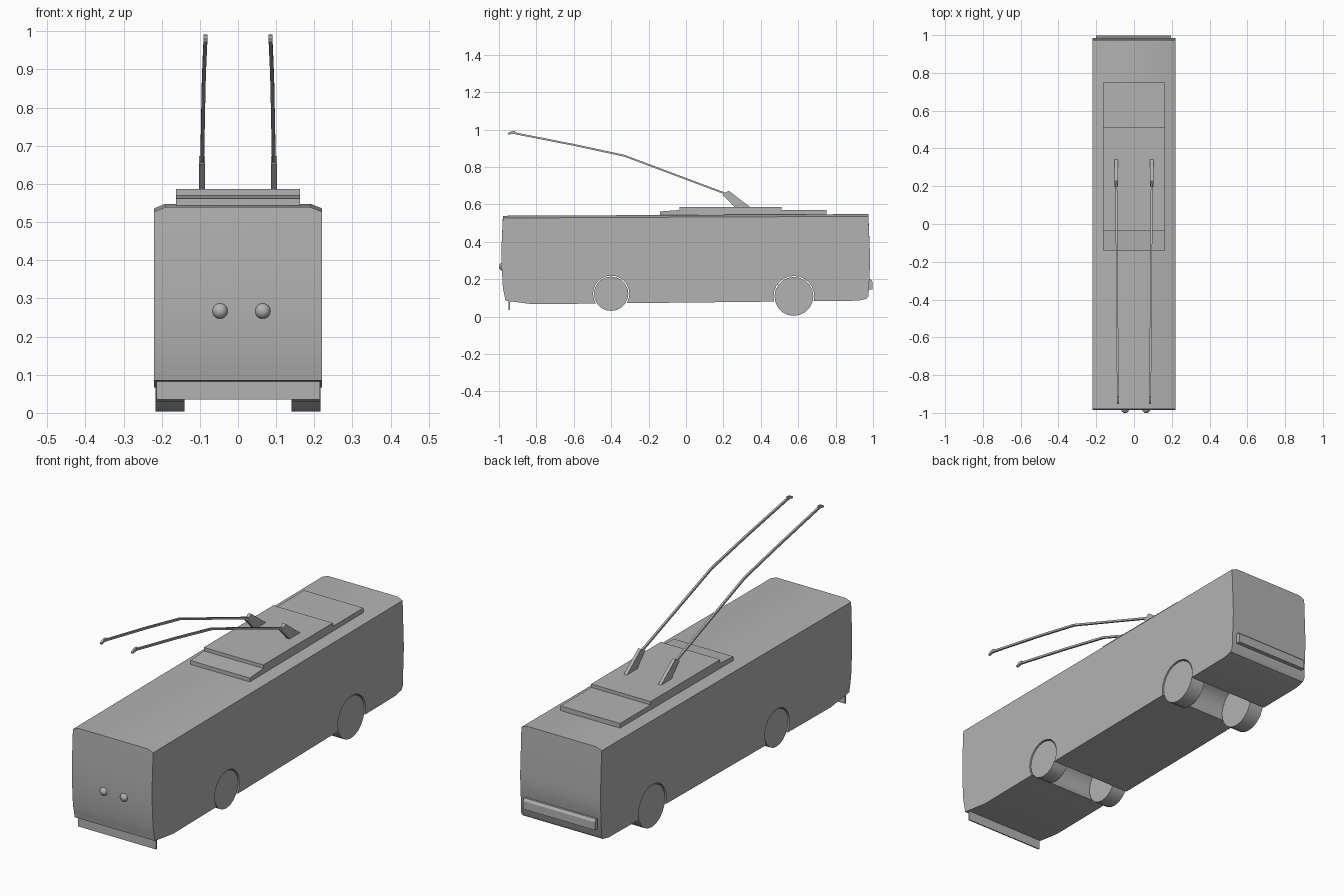
import bpy, bmesh, math
from mathutils import Vector

if "Cube" in bpy.data.objects:
    bpy.data.objects.remove(bpy.data.objects["Cube"], do_unlink=True)

grey = bpy.data.materials.new("plain grey")
grey.use_nodes = True
COLOUR = (0.45, 0.45, 0.45, 1)
grey.diffuse_color = COLOUR
grey.node_tree.nodes["Principled BSDF"].inputs["Base Color"].default_value = COLOUR


def finish(name, bm):
    """Turn a bmesh into a named grey object."""
    bmesh.ops.recalc_face_normals(bm, faces=bm.faces)
    mesh = bpy.data.meshes.new(name)
    bm.to_mesh(mesh)
    bm.free()
    mesh.materials.append(grey)
    obj = bpy.data.objects.new(name, mesh)
    bpy.context.collection.objects.link(obj)
    return obj


def loft(name, rings):
    """Skin a list of equal closed rings and cap both ends."""
    bm = bmesh.new()
    loops = [[bm.verts.new(p) for p in ring] for ring in rings]
    n = len(loops[0])
    for a, b in zip(loops, loops[1:]):
        for i in range(n):
            j = (i + 1) % n
            bm.faces.new((a[i], a[j], b[j], b[i]))
    bm.faces.new(loops[0])
    bm.faces.new(loops[-1])
    return finish(name, bm)


def slab(name, profile, x0, x1):
    """Extrude a side profile (y, z) across x."""
    return loft(name, [[(x, y, z) for y, z in profile] for x in (x0, x1)])


def smooth(obj):
    bpy.ops.object.select_all(action="DESELECT")
    obj.select_set(True)
    bpy.context.view_layer.objects.active = obj
    bpy.ops.object.shade_smooth_by_angle(angle=math.radians(35))


def disc(name, y, z, radius, x0, x1, sides=20):
    turn = [2 * math.pi * i / sides for i in range(sides)]
    return slab(name, [(y + radius * math.cos(t), z + radius * math.sin(t)) for t in turn], x0, x1)


# Body: side profile lofted across the width, with canted roof edges
lower = [(0.976, 0.11), (0.965, 0.095), (0.92, 0.085), (-0.82, 0.066),
         (-0.965, 0.085), (-0.972, 0.12), (-0.979, 0.155), (-0.986, 0.27), (-0.986, 0.38)]
rings = []
for x, lift in ((-0.22, 0), (-0.19, 0.012), (0.19, 0.012), (0.22, 0)):
    top = [(-0.979, 0.527 + lift), (0.975, 0.536 + lift), (0.985, 0.3)]
    rings.append([(x, y, z) for y, z in lower + top])
body = loft("body", rings)

# Wheels set in arches that run right across the underside
for label, y, z, radius in (("front", -0.4, 0.122, 0.092), ("rear", 0.577, 0.108, 0.104)):
    arch = disc(label + "_arch_cutter", y, z, radius + 0.005, -0.3, 0.3, 24)
    arch.hide_render = True
    arch.hide_set(True)
    cut = body.modifiers.new(label + "_arch", "BOOLEAN")
    cut.operation = "DIFFERENCE"
    cut.solver = "EXACT"
    cut.object = arch
    for side, s in (("left", 1), ("right", -1)):
        smooth(disc(f"{label}_{side}_wheel", y, z, radius, s * 0.14, s * 0.216))

# Apply the arch cuts, then drop the cutters
bpy.context.view_layer.objects.active = body
for mod in list(body.modifiers):
    bpy.ops.object.modifier_apply(modifier=mod.name)
for label in ("front", "rear"):
    bpy.data.objects.remove(bpy.data.objects[label + "_arch_cutter"], do_unlink=True)
smooth(body)

# Front skirt and rear bumper
slab("front_skirt", [(-0.948, 0.035), (-0.942, 0.035), (-0.942, 0.09), (-0.948, 0.09)], -0.213, 0.215)
slab("rear_bumper", [(0.97, 0.145), (0.998, 0.145), (0.998, 0.185), (0.99, 0.197), (0.97, 0.197)], -0.2, 0.195)

# Headlights
for side, x in (("right", -0.047), ("left", 0.065)):
    bm = bmesh.new()
    bmesh.ops.create_uvsphere(bm, u_segments=16, v_segments=10, radius=0.021)
    bmesh.ops.translate(bm, verts=bm.verts, vec=(x, -0.98, 0.267))
    smooth(finish(side + "_headlight", bm))

# Roof equipment boxes
slab("roof_box_front", [(-0.14, 0.53), (-0.03, 0.53), (-0.03, 0.57), (-0.14, 0.562)], -0.163, 0.163)
slab("roof_box_middle", [(-0.035, 0.53), (0.51, 0.53), (0.51, 0.587), (-0.035, 0.587)], -0.163, 0.163)
slab("roof_box_rear", [(0.505, 0.53), (0.75, 0.53), (0.75, 0.57), (0.505, 0.57)], -0.163, 0.163)

# Current collectors: base bracket, bent pole and contact head
PATH = [(0.094, 0.225, 0.652), (0.09, -0.33, 0.86), (0.088, -0.6, 0.918), (0.085, -0.93, 0.983)]
for side, s in (("left", 1), ("right", -1)):
    slab(side + "_pole_base", [(0.35, 0.58), (0.265, 0.58), (0.195, 0.652), (0.228, 0.673)],
         s * 0.086, s * 0.102)
    half = 0.005
    tube = []
    for x, y, z in PATH:
        tube.append([(s * x + dx * half, y, z + dz * half)
                     for dx, dz in ((-1, -1), (1, -1), (1, 1), (-1, 1))])
    loft(side + "_pole", tube)
    slab(side + "_contact_head", [(-0.91, 0.978), (-0.915, 0.992), (-0.935, 0.99), (-0.953, 0.98),
                                  (-0.95, 0.972), (-0.932, 0.976)], s * 0.08, s * 0.09)
